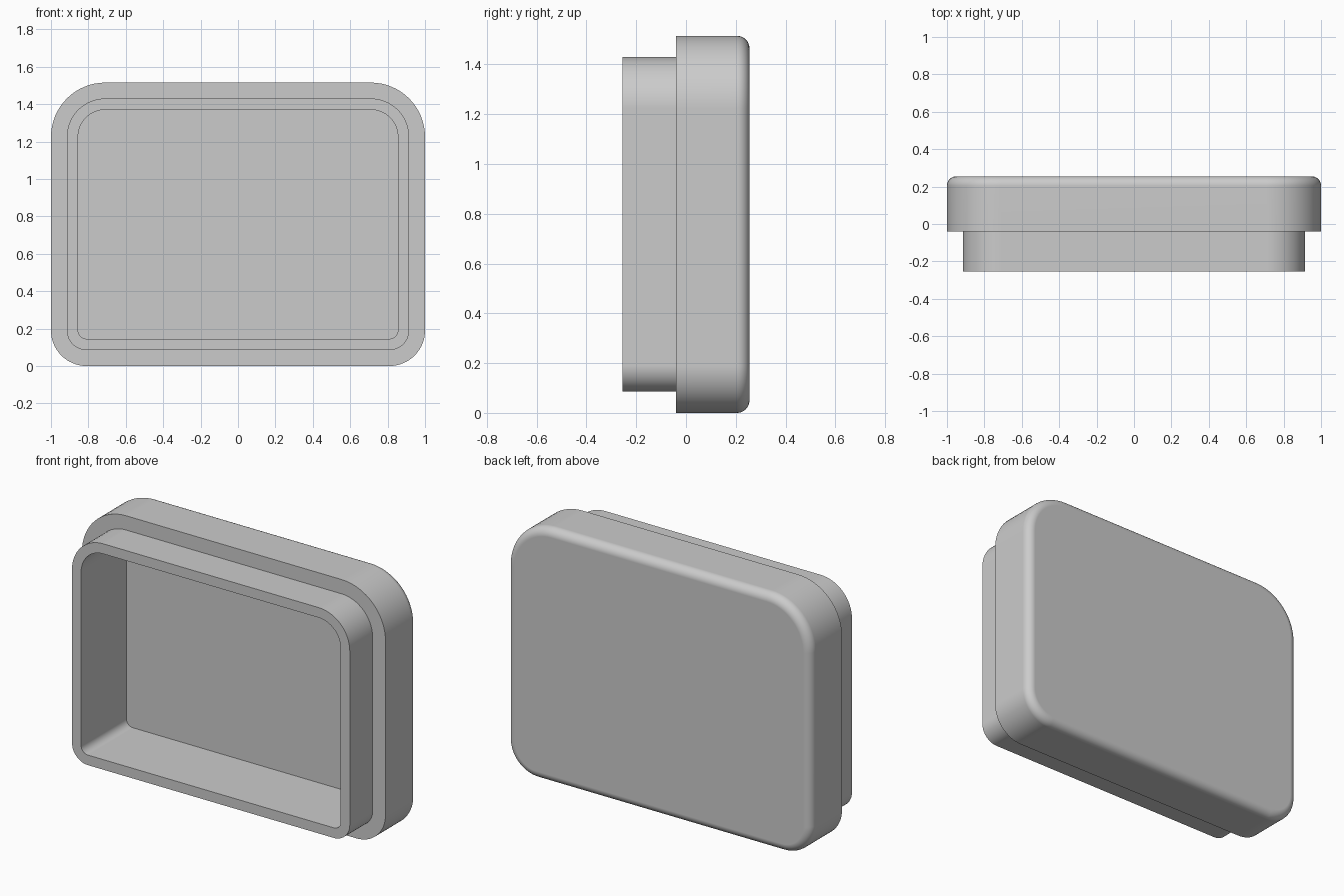
import bpy
import bmesh
from math import sin, cos, pi, radians

cube = bpy.data.objects.get("Cube")
if cube:
    bpy.data.objects.remove(cube, do_unlink=True)

HEIGHT = 1.515
TOP_RADIUS, BOTTOM_RADIUS = 0.29, 0.19
FRONT, STEP, FLOOR, BACK = -0.255, -0.04, 0.17, 0.255
RIM_INSET, CAVITY_INSET, FILLET = 0.085, 0.145, 0.05
CORNER_STEPS, FILLET_STEPS = 16, 8

# Single grey plastic
grey = bpy.data.materials.new("grey plastic")
grey.use_nodes = True
colour = (0.6, 0.6, 0.6, 1)
grey.diffuse_color = colour
grey.node_tree.nodes["Principled BSDF"].inputs["Base Color"].default_value = colour


def outline(bm, inset, y):
    """Ring of vertices: the rounded outline, shrunk by inset, at depth y."""
    ring = []
    for quarter in range(4):
        side = 1 if quarter in (0, 3) else -1
        top = quarter < 2
        base = TOP_RADIUS if top else BOTTOM_RADIUS
        cx = side * (1 - base)
        cz = HEIGHT - base if top else base
        for i in range(CORNER_STEPS + 1):
            a = (quarter + i / CORNER_STEPS) * pi / 2
            r = base - inset
            ring.append(bm.verts.new((cx + r * cos(a), y, cz + r * sin(a))))
    return ring


# Wall section from the cavity floor, over the rim and step, round to the back
section = [(CAVITY_INSET, FLOOR), (CAVITY_INSET, FRONT),
           (RIM_INSET, FRONT), (RIM_INSET, STEP), (0, STEP)]
for i in range(FILLET_STEPS + 1):
    a = i / FILLET_STEPS * pi / 2
    section.append((FILLET * (1 - cos(a)), BACK - FILLET * (1 - sin(a))))

# Hollow stepped lid
bm = bmesh.new()
rings = [outline(bm, inset, y) for inset, y in section]
for r0, r1 in zip(rings, rings[1:]):
    for i in range(len(r0)):
        j = (i + 1) % len(r0)
        bm.faces.new((r0[i], r0[j], r1[j], r1[i]))
bm.faces.new(rings[0])
bm.faces.new(rings[-1])
bmesh.ops.recalc_face_normals(bm, faces=bm.faces)
mesh = bpy.data.meshes.new("stepped_lid")
bm.to_mesh(mesh)
bm.free()
mesh.materials.append(grey)
lid = bpy.data.objects.new("stepped_lid", mesh)
bpy.context.collection.objects.link(lid)

# Smooth curves, sharp rim edges, flat panels
bpy.ops.object.select_all(action="DESELECT")
lid.select_set(True)
bpy.context.view_layer.objects.active = lid
bpy.ops.object.shade_smooth_by_angle(angle=radians(30))
weighted = lid.modifiers.new("flat panels", "WEIGHTED_NORMAL")
weighted.keep_sharp = True
